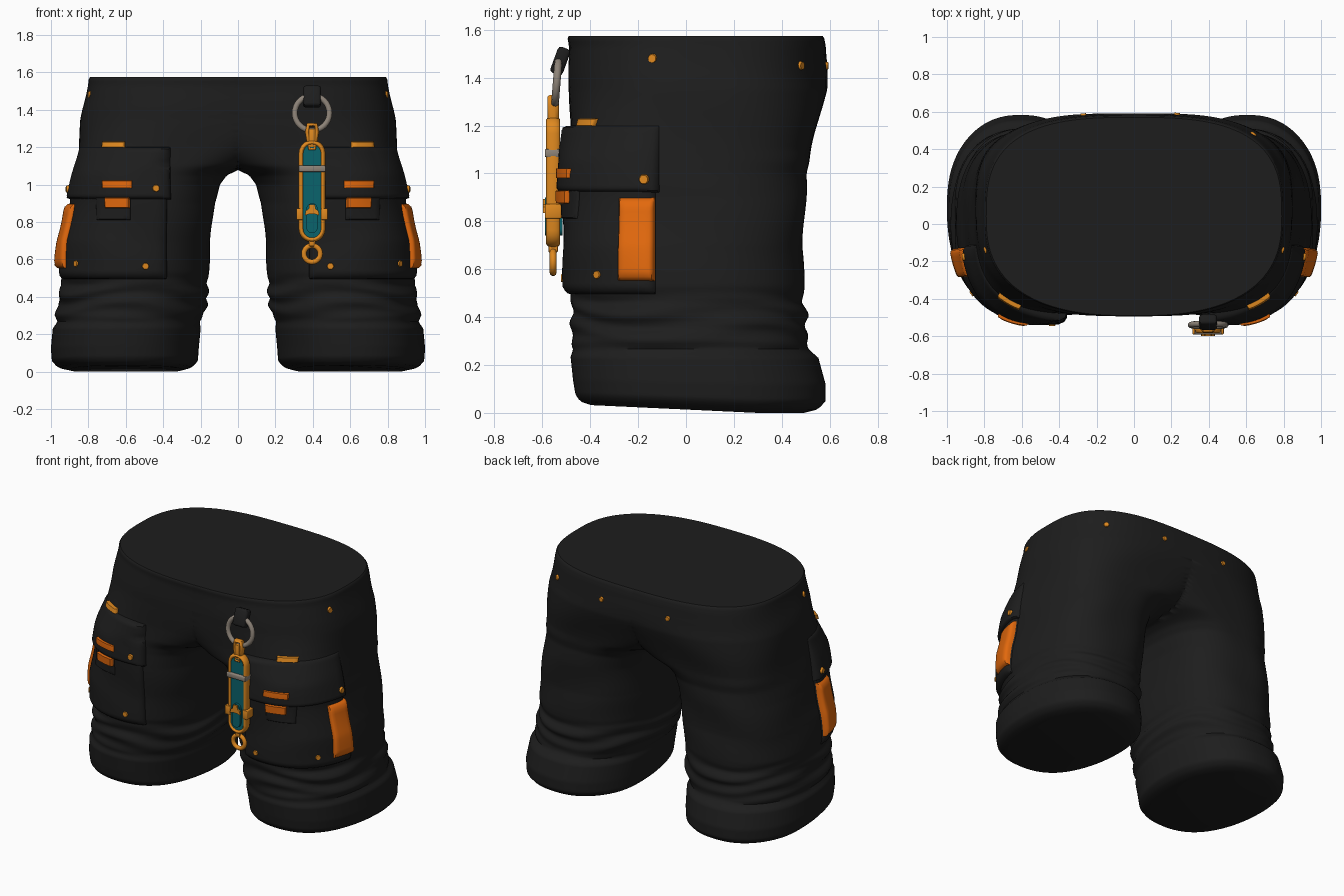
import bpy, bmesh, math
from mathutils import Vector, Matrix

if "Cube" in bpy.data.objects:
    bpy.data.objects.remove(bpy.data.objects["Cube"])

def mat(name, r, g, b):
    m = bpy.data.materials.new(name)
    m.diffuse_color = (r, g, b, 1)
    m.use_nodes = True
    m.node_tree.nodes["Principled BSDF"].inputs["Base Color"].default_value = m.diffuse_color
    return m

BLACK = mat("black_cloth", 0.0125, 0.0125, 0.0125)
ORANGE = mat("orange_strap", 0.76, 0.14, 0.004)
GOLD = mat("gold_metal", 0.74, 0.25, 0.014)
TEAL = mat("teal_plate", 0.003, 0.125, 0.15)
GREY = mat("grey_metal", 0.27, 0.23, 0.19)

# right half profile: z, outer x, inner x, front y, back y
ROWS = [(0.0, .90, .30, -.40, .49), (.015, .965, .245, -.445, .55), (.05, .995, .215, -.465, .58),
        (.12, 1.0, .21, -.475, .58), (.23, .99, .20, -.485, .55), (.265, .965, .205, -.475, .51),
        (.30, .98, .185, -.48, .505), (.35, .955, .17, -.475, .505), (.40, .965, .16, -.48, .505),
        (.46, .94, .165, -.475, .49), (.53, .95, .155, -.49, .495), (.70, .93, .145, -.49, .49),
        (.90, .885, .127, -.49, .50), (1.0, .872, .10, -.49, .50), (1.05, .868, .06, -.49, .515),
        (1.075, .866, 0, -.49, .52), (1.1, .864, -.09, -.49, .525), (1.2, .854, -.30, -.485, .55),
        (1.35, .838, -.60, -.485, .585), (1.45, .818, -.75, -.49, .59), (1.53, .803, -.79, -.49, .585),
        (1.565, .798, -.795, -.495, .578), (1.575, .79, -.79, -.49, .57)]

def profile(z):
    z = min(max(z, 0), 1.575)
    for p, q in zip(ROWS, ROWS[1:]):
        if z <= q[0]:
            f = (z - p[0]) / (q[0] - p[0])
            return [a + (b - a) * f for a, b in zip(p[1:], q[1:])]

def raw(z, t):
    xo, xi, yf, yb = profile(z)
    c, s = math.cos(t), math.sin(t)
    k = min(max((z - .5) / .6, 0), 1)
    # rounder at the hem, squarer at the hips
    n = 2.4 + .5 * k if s > 0 else 2.2 + .6 * k - .25 * max(0, z - 1.25) / .32
    return Vector(((xo + xi) / 2 + (xo - xi) / 2 * math.copysign(abs(c) ** (2 / n), c),
                   (yf + yb) / 2 + (yb - yf) / 2 * math.copysign(abs(s) ** (2 / n), s), z))

def normal(z, t):
    d = raw(z, t + .02) - raw(z, t - .02)
    return Vector((d.y, -d.x, 0)).normalized()

def surf(z, t, off=0.0):
    # cloth folds: tight above the cuff, loose elsewhere
    if .27 < z < .52:
        w = .010 * math.sin(z * 60 + 1.8 * math.sin(3 * t + z * 8)) * math.sin((z - .27) / .25 * math.pi)
    elif z >= .52:
        w = .005 * math.sin(z * 15 + 2 * math.sin(2 * t)) * min(1, (z - .52) * 6) * min(1, (1.575 - z) * 6)
    else:
        w = .003 * math.sin(5 * t)
    p = raw(z, t) + normal(z, t) * (off + w)
    p.z += .035 * min(1, max(0, .3 - p.y) / .75) * max(0, 1 - z / .25)   # hem lifts at the front
    return p

def find(z, where, v):
    # angle at which the surface reaches a given x (front, back) or y (side)
    lo, hi, k = {"front": (-math.pi, 0, 0), "side": (-math.pi / 2, math.pi / 2, 1), "back": (math.pi, 0, 0)}[where]
    for _ in range(30):
        m = (lo + hi) / 2
        if raw(z, m)[k] < v:
            lo = m
        else:
            hi = m
    return lo

def finish(name, bm, material, mirror=True):
    bmesh.ops.recalc_face_normals(bm, faces=bm.faces)
    me = bpy.data.meshes.new(name)
    bm.to_mesh(me)
    bm.free()
    ob = bpy.data.objects.new(name, me)
    bpy.context.collection.objects.link(ob)
    me.materials.append(material)
    if mirror:
        ob.modifiers.new("mirror", 'MIRROR').merge_threshold = 0.0005
    return ob

# shorts body: lofted half, mirrored
bm = bmesh.new()
NS, NZ = 112, 130
zs = sorted([1.575 * i / NZ for i in range(NZ + 1)] + [.005, 1.57])
rings = []
for z in zs:
    ring = []
    for j in range(NS):
        p = surf(z, 2 * math.pi * j / NS)
        p.x = max(p.x, 0)
        ring.append(bm.verts.new(p))
    rings.append(ring)
for a, b in zip(rings, rings[1:]):
    for j in range(NS):
        q = (a[j], a[(j + 1) % NS], b[(j + 1) % NS], b[j])
        if any(v.co.x > 0 for v in q):
            bm.faces.new(q)
bm.faces.new(rings[0][::-1])
bm.faces.new(rings[-1])
finish("shorts_body", bm, BLACK)

# raised patch that follows the cloth, with rounded borders; taper thins it towards its upper outer side
def patch(name, z0, z1, start, end, off, base, material, nz=6, nt=6, soft=.05, taper=0):
    def steps(n):
        edge = [(0, 0), (soft * .1, .5), (soft * .45, .85)]
        return edge + [(soft + (1 - 2 * soft) * i / n, 1) for i in range(n + 1)] + [(1 - u, h) for u, h in edge[::-1]]
    bm = bmesh.new()
    grid = []
    for u, hu in steps(nz):
        z = z0 + (z1 - z0) * u
        ta, tb = find(z, *start), find(z, *end)
        grid.append([bm.verts.new(surf(z, ta + (tb - ta) * v, base + (off - base) * min(hu, hv)
                                       * (1 - taper * u * min(1, 2 * v)))) for v, hv in steps(nt)])
    for a, b in zip(grid, grid[1:]):
        for j in range(len(a) - 1):
            bm.faces.new((a[j], a[j + 1], b[j + 1], b[j]))
    return finish(name, bm, material)

# cargo pocket, flap and tab
patch("pocket", .495, .97, ("front", .38), ("side", -.125), .026, -.005, BLACK, 30, 36, .07)
patch("pocket_flap", .92, 1.20, ("front", .36), ("side", -.11), .047, -.005, BLACK, 20, 36, .07, .75)
patch("pocket_tab", .81, .94, ("front", .57), ("front", .745), .036, .01, BLACK)
# orange trims
patch("side_strap", .55, .90, ("side", -.272), ("side", -.128), .050, .01, ORANGE, 16, 6, .12)
patch("upper_bar", 1.198, 1.229, ("front", .605), ("front", .72), .022, .0, GOLD)
patch("flap_bar", .98, 1.022, ("front", .56), ("front", .705), .052, .02, ORANGE)
patch("tab_buckle", .875, .93, ("front", .575), ("front", .695), .056, .02, ORANGE)

# rivets: z, place, coordinate, height above cloth, radius
def rivets(name, rows, mirror):
    bm = bmesh.new()
    for z, where, v, off, r in rows:
        t = find(z, where, abs(v) if where == "back" else v)
        p, n = surf(z, t, off), normal(z, t)
        if where == "back" and v < 0:
            p.x, n.x = -p.x, -n.x
        m = Matrix.Translation(p) @ n.to_track_quat('Z', 'Y').to_matrix().to_4x4()
        bmesh.ops.create_cone(bm, cap_ends=True, segments=14, radius1=r, radius2=r * .8, depth=.014, matrix=m)
    finish(name, bm, GOLD, mirror)

rivets("pocket_rivets", [(.98, "front", .44, .046, .021), (.563, "front", .497, .026, .02),
                         (.577, "front", .845, .026, .019), (.975, "side", -.17, .042, .022),
                         (1.48, "side", -.14, 0, .021)], True)
rivets("back_rivets", [(1.45, "back", .64, .002, .02), (1.45, "back", .23, .002, .018),
                       (1.45, "back", -.27, .002, .018)], False)

# ---- key charm hanging at the front ----
CX, CY = .396, -.555

def tube(name, pts, radius, material, y=CY, ysc=1.0, tilt=0):
    cu = bpy.data.curves.new(name, 'CURVE')
    cu.dimensions = '3D'
    cu.bevel_depth, cu.bevel_resolution = radius, 3
    sp = cu.splines.new('POLY')
    sp.points.add(len(pts) - 1)
    mz = sum(p[1] for p in pts) / len(pts)
    for p, (x, z) in zip(sp.points, pts):
        p.co = (x, 0, z - mz, 1)
    sp.use_cyclic_u = True
    ob = bpy.data.objects.new(name, cu)
    bpy.context.collection.objects.link(ob)
    ob.location, ob.scale, ob.rotation_euler = (CX, y, mz), (1, ysc, 1), (tilt, 0, 0)
    cu.materials.append(material)
    bpy.ops.object.select_all(action='DESELECT')
    ob.select_set(True)
    bpy.context.view_layer.objects.active = ob
    bpy.ops.object.convert(target='MESH')

def stadium(w, z0, z1, n=10):
    return ([(w * math.cos(math.pi * i / n), z1 - w + w * math.sin(math.pi * i / n)) for i in range(n + 1)] +
            [(-w * math.cos(math.pi * i / n), z0 + w - w * math.sin(math.pi * i / n)) for i in range(n + 1)])

def circle(r, z, n=32):
    return [(r * math.cos(2 * math.pi * i / n), z + r * math.sin(2 * math.pi * i / n)) for i in range(n)]

def box(name, x, z, sx, sz, material, y=CY, sy=.06, tilt=0, bev=.006):
    bm = bmesh.new()
    bmesh.ops.create_cube(bm, size=1, matrix=Matrix.Diagonal((sx, sy, sz, 1)))
    bmesh.ops.bevel(bm, geom=bm.edges[:], offset=bev, segments=2, affect='EDGES', profile=.5)
    ob = finish(name, bm, material, False)
    ob.location, ob.rotation_euler = (CX + x, y, z), (tilt, 0, 0)

def plate(name, pts, y0, y1, material):
    bm = bmesh.new()
    f = bm.faces.new([bm.verts.new((CX + x, y0, z)) for x, z in pts])
    g = bmesh.ops.extrude_face_region(bm, geom=[f])
    bmesh.ops.translate(bm, verts=[v for v in g["geom"] if isinstance(v, bmesh.types.BMVert)], vec=(0, y1 - y0, 0))
    finish(name, bm, material, False)

box("belt_loop", 0, 1.47, .095, .115, BLACK, -.525, .055, -.35, .014)
tube("key_ring", circle(.093, 1.382), .016, GREY, -.54, 1, -.08)
tube("charm_hook", [(-.02, 1.32), (.02, 1.32), (.026, 1.28), (.014, 1.19), (-.014, 1.19), (-.026, 1.28)], .012, GOLD, CY, 2)
box("hook_stem", 0, 1.25, .034, .10, GOLD, CY, .045)
tube("charm_frame", stadium(.058, .705, 1.225), .0145, GOLD, CY, 2)
plate("charm_plate", stadium(.052, .715, 1.215), CY - .018, CY + .02, TEAL)
plate("charm_core", stadium(.030, .74, .90), CY - .034, CY + .04, TEAL)
box("charm_band", 0, 1.085, .145, .034, GREY, CY, .07)
for s in (-1, 1):
    box("charm_clip", s * .066, .842, .036, .062, GOLD, CY, .07)
plate("charm_arrow", [(-.038, .835), (-.015, .842), (.015, .842), (.038, .835), (.034, .86), (.018, .87),
                      (.016, .894), (-.016, .894), (-.018, .87), (-.034, .86)], CY - .043, CY - .03, GOLD)
tube("charm_end_ring", circle(.044, .63, 24), .0145, GOLD)
box("end_ring_link", 0, .69, .034, .04, GOLD, CY, .04)

# smooth shading with sharp edges kept
for ob in bpy.context.collection.objects:
    ob.select_set(ob.type == 'MESH')
    bpy.context.view_layer.objects.active = ob
bpy.ops.object.shade_smooth_by_angle(angle=math.radians(45))
